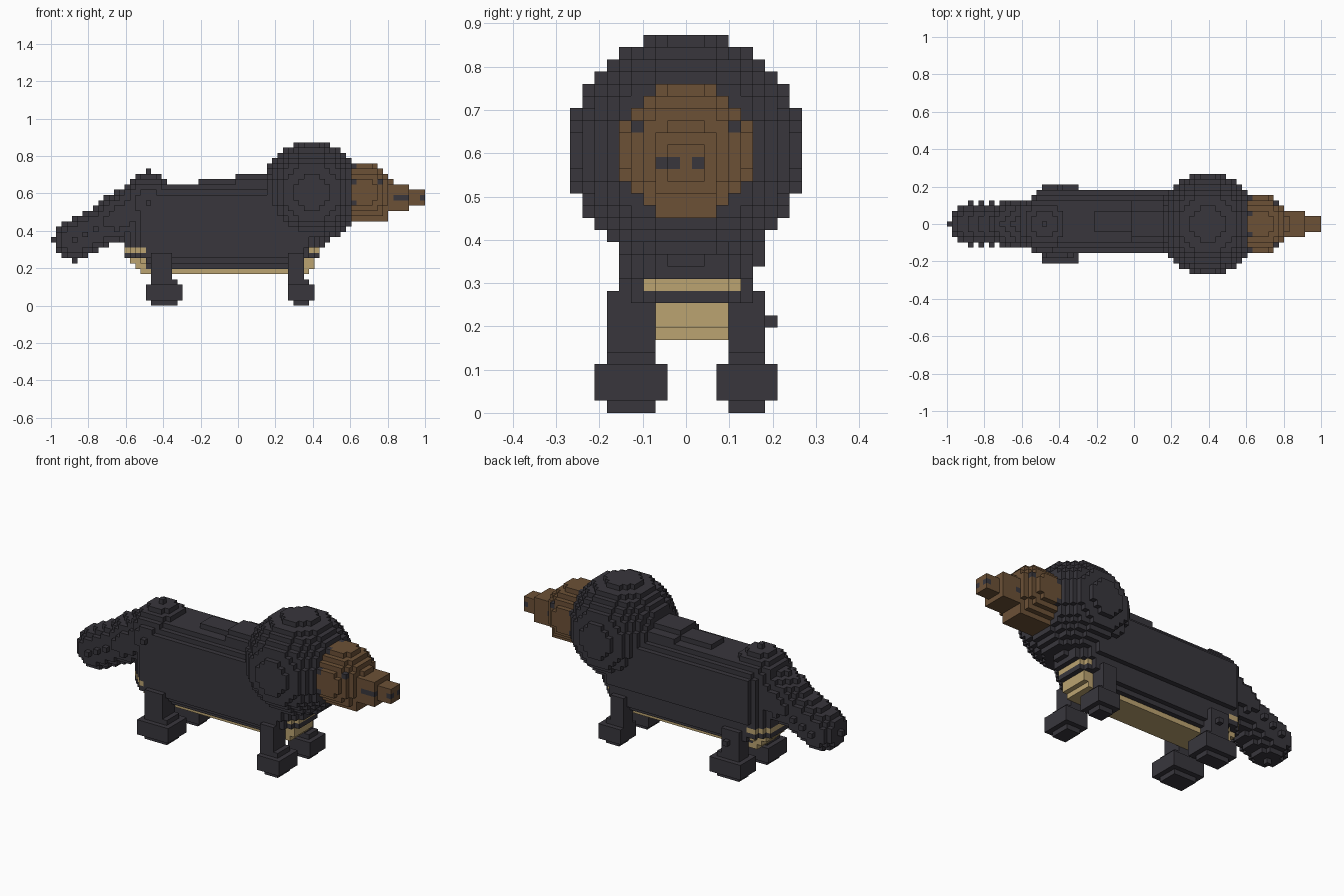
import bpy, bmesh
from mathutils import Vector

cube = bpy.data.objects.get("Cube")
if cube:
    bpy.data.objects.remove(cube, do_unlink=True)

U = 2 / 71  # edge of one block; cell (i, j, k) is centred on (i, j, k + 0.5) * U


def material(name, rgb):
    m = bpy.data.materials.new(name)
    m.use_nodes = True
    m.diffuse_color = (*rgb, 1)
    m.node_tree.nodes["Principled BSDF"].inputs["Base Color"].default_value = (*rgb, 1)
    return m


MATS = [material("charcoal fur", (0.040, 0.037, 0.046)),
        material("brown face", (0.150, 0.082, 0.037)),
        material("tan belly", (0.500, 0.370, 0.165))]
DARK, BROWN, TAN = 0, 1, 2


def box(i0, i1, j0, j1, k0, k1):
    return {(i, j, k) for i in range(i0, i1 + 1)
            for j in range(j0, j1 + 1) for k in range(k0, k1 + 1)}


def ball(ci, cj, ck, r2):
    n = int(r2 ** 0.5) + 1
    return {(ci + a, cj + b, ck + c) for a, b, c in box(-n, n, -n, n, -n, n)
            if a * a + b * b + c * c <= r2}


# Face: round muzzle base, jaw and a two-step snout
face = ball(24, 0, 21, 30) | box(22, 28, -2, 2, 16, 17) | box(22, 27, -3, 3, 17, 18)
face |= box(28, 32, -2, 2, 18, 22) | box(33, 35, -1, 1, 19, 21)
face = {c for c in face if c[0] >= 22}

# Mane: large ball
mane = ball(14, 0, 21, 93)

# Torso: long rounded box, narrower towards the belly, back and both ends
HALF = {6: 3, 7: 4, 8: 5, 21: 5, 22: 4}
ENDS = {6: (-18, 13), 7: (-19, 14), 8: (-20, 14), 9: (-21, 15), 10: (-21, 15)}
torso = set()
for k in range(6, 23):
    lo, hi = ENDS.get(k, (-21, 16))
    for i in range(lo, hi + 1):
        half = HALF.get(k, 6)
        half = max(3, half - max(0, 3 - min(i - lo, hi - i)))
        torso |= box(i, i, 1 - half, min(half, 5 if k < 12 else 6), k, k)
torso |= box(-7, -1, -1, 2, 23, 23) | box(0, 6, -3, 4, 23, 23) | box(0, 6, -2, 2, 24, 24)

# Rump: ball with single blocks at its poles
rump = ball(-17, 0, 19, 30) | {(-17, 0, 25), (-17, -6, 19), (-17, 6, 19)}

# Tail: row of balls sloping down to the tip
tail = set()
for n in range(6):
    tail |= ball(-31 + 2 * n, 0, 12 + n, 16 if n < 4 else 20)


# Legs: column, wide paw and smaller sole
def leg(i0, i1, j0, j1, c0, c1):
    return (box(i0, i1, j0, j1, 1, 3) | box(i0 + 1, i1 - 1, j0 + 1, j1 - 1, 0, 4)
            | box(c0, c1, j0 + 1, j1 - 1, 4, 9))


parts = {
    "face": face,
    "mane": mane,
    "torso": torso,
    "rump": rump,
    "tail": tail,
    "front_left_leg": leg(10, 14, 3, 7, 10, 12),
    "front_right_leg": leg(10, 14, -7, -2, 10, 12),
    "rear_left_leg": leg(-17, -11, 3, 7, -16, -13) | {(-14, 7, 7)},
    "rear_right_leg": leg(-17, -11, -7, -2, -16, -13),
}

# Eyes and the mouth marks along the snout
EYES = {(27, 4, 23), (27, -4, 23)}
MARKS = {(30, -2, 20), (32, -2, 20), (31, -2, 20), (35, -1, 20),
         (29, 2, 20), (35, 1, 20)}


def colour(part, cell):
    i, j, k = cell
    if part == "face":
        return DARK if cell in EYES | MARKS else BROWN
    if part == "torso":
        if k == 6 or (k <= 10 and k != 9 and (i >= 14 or i <= -18)):
            return TAN
        if k in (7, 8) and i >= 13:
            return TAN
    return DARK


# Each cell belongs to the first part that claims it
owner = {}
for name, cells in parts.items():
    for c in cells:
        owner.setdefault(c, name)

STEPS = [Vector(s) for s in ((1, 0, 0), (-1, 0, 0), (0, 1, 0),
                             (0, -1, 0), (0, 0, 1), (0, 0, -1))]


def build(part):
    bm = bmesh.new()
    verts = {}
    for cell in sorted(c for c, n in owner.items() if n == part):
        centre = Vector(cell) + Vector((0, 0, 0.5))
        for s in STEPS:
            if tuple(int(a + b) for a, b in zip(cell, s)) in owner:
                continue
            u = Vector((s.y, s.z, s.x))
            v = s.cross(u)
            corners = []
            for a, b in ((-1, -1), (1, -1), (1, 1), (-1, 1)):
                p = centre + (s + a * u + b * v) / 2
                key = tuple(round(2 * x) for x in p)
                if key not in verts:
                    verts[key] = bm.verts.new(p * U)
                corners.append(verts[key])
            f = bm.faces.new(corners)
            f.material_index = colour(part, cell)
    me = bpy.data.meshes.new(part)
    bm.to_mesh(me)
    bm.free()
    for m in MATS:
        me.materials.append(m)
    ob = bpy.data.objects.new(part, me)
    bpy.context.scene.collection.objects.link(ob)


for part in parts:
    build(part)
